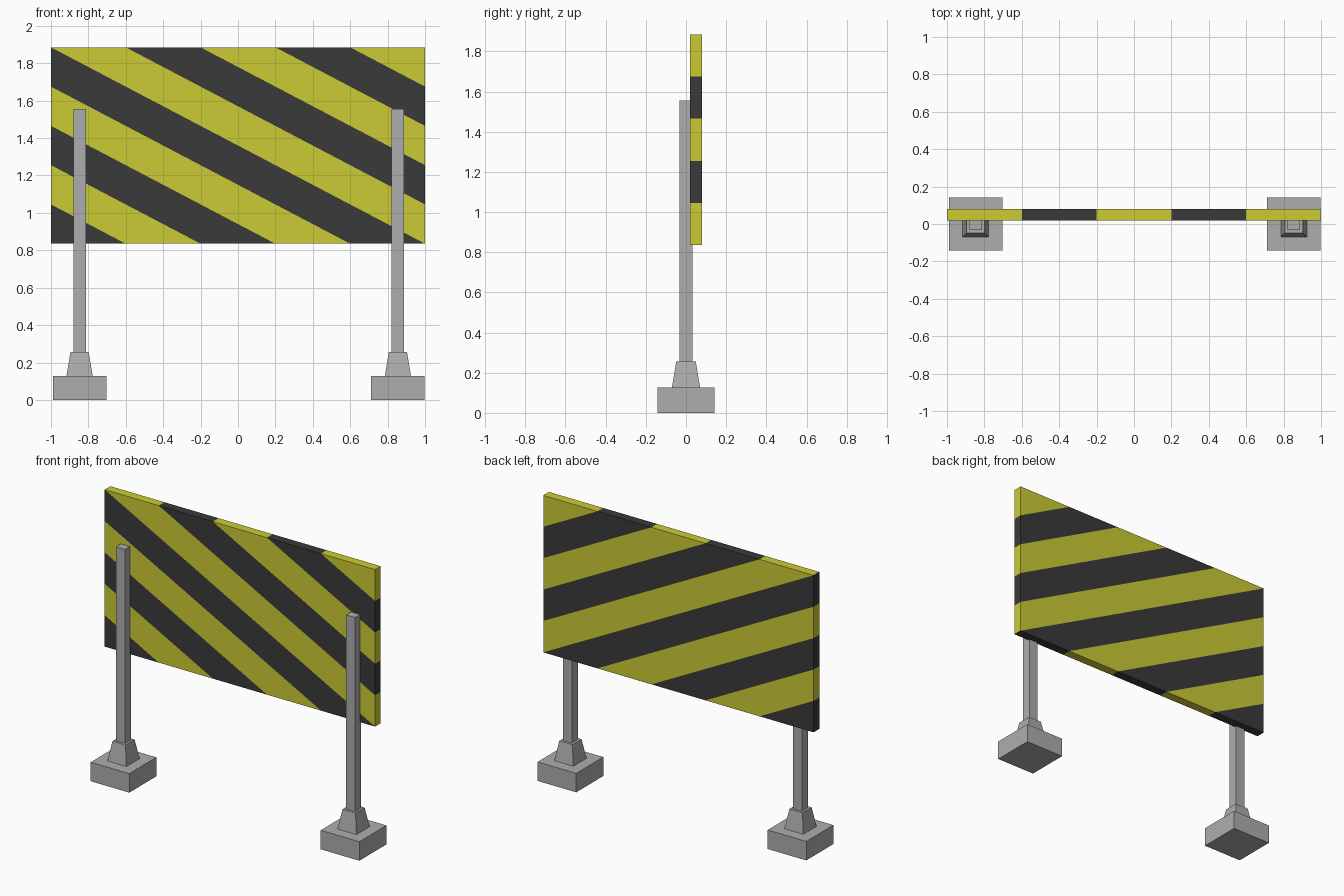
import bpy, bmesh, math
from mathutils import Vector, Matrix

if "Cube" in bpy.data.objects:
    bpy.data.objects.remove(bpy.data.objects["Cube"])


def material(name, rgb):
    m = bpy.data.materials.new(name)
    m.diffuse_color = (*rgb, 1)
    m.use_nodes = True
    m.node_tree.nodes["Principled BSDF"].inputs["Base Color"].default_value = m.diffuse_color
    return m


yellow = material("yellow paint", (0.60, 0.60, 0.035))
dark = material("dark paint", (0.042, 0.042, 0.042))
grey = material("grey metal", (0.42, 0.42, 0.42))


def finish(bm, name, mats):
    bmesh.ops.recalc_face_normals(bm, faces=bm.faces)
    me = bpy.data.meshes.new(name)
    bm.to_mesh(me)
    bm.free()
    for m in mats:
        me.materials.append(m)
    ob = bpy.data.objects.new(name, me)
    bpy.context.collection.objects.link(ob)
    return ob


def box(lo, hi):
    bm = bmesh.new()
    lo, hi = Vector(lo), Vector(hi)
    bmesh.ops.create_cube(bm, size=1, matrix=Matrix.Translation((lo + hi) / 2) @ Matrix.Diagonal((*(hi - lo), 1)))
    return bm


# Striped board: a slab cut along slanted planes, coloured by stripe number
TOP, BOTTOM = 1.885, 0.835
STEP_X, STEP_Z = 0.4, (TOP - BOTTOM) / 5
bm = box((-1, 0.02, BOTTOM), (1, 0.08, TOP))
for i in range(-4, 5):
    bmesh.ops.bisect_plane(bm, geom=bm.verts[:] + bm.edges[:] + bm.faces[:], dist=1e-5,
                           plane_co=(-1 + i * STEP_X, 0, TOP),
                           plane_no=Vector((1 / STEP_X, 0, 1 / STEP_Z)).normalized())
for f in bm.faces:
    c = f.calc_center_median()
    f.material_index = math.floor((c.x + 1) / STEP_X + (c.z - TOP) / STEP_Z) % 2
finish(bm, "striped_board", [yellow, dark])

# Two posts, each on a tapered socket and a square foot
for side, x in (("left", -0.847), ("right", 0.855)):
    finish(box((x - 0.143, -0.143, 0), (x + 0.143, 0.143, 0.127)), side + "_foot", [grey])
    finish(box((x - 0.033, -0.033, 0.2), (x + 0.033, 0.033, 1.555)), side + "_post", [grey])
    bm = box((x - 0.07, -0.07, 0.127), (x + 0.07, 0.07, 0.257))
    for v in bm.verts:
        if v.co.z > 0.2:
            v.co.x = x + (v.co.x - x) * 0.69
            v.co.y *= 0.69
    finish(bm, side + "_socket", [grey])
